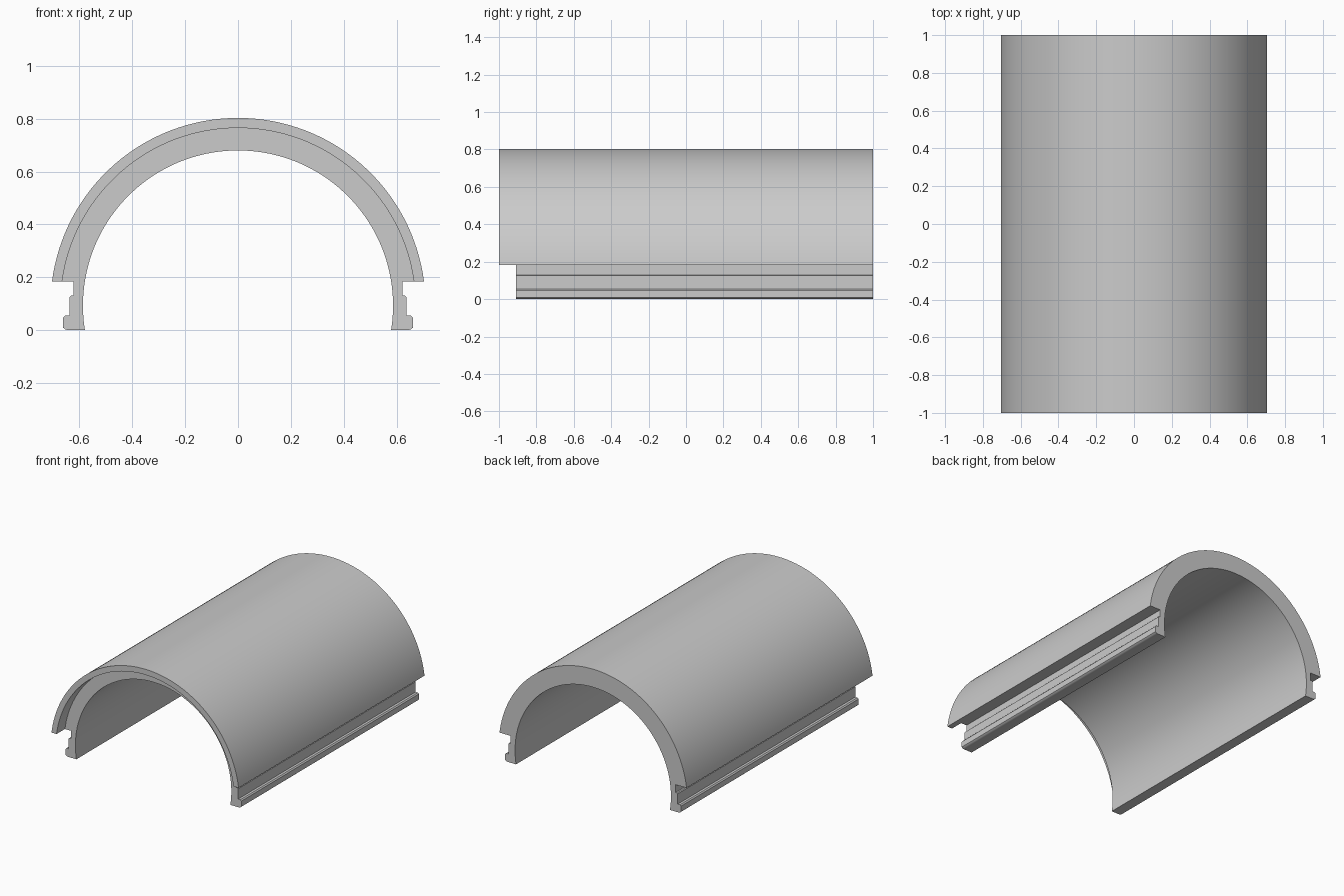
import bpy, bmesh, math
from mathutils import Vector

cube = bpy.data.objects.get("Cube")
if cube:
    bpy.data.objects.remove(cube)

CENTRE_Z = 0.093
EAVE_Z = 0.183
SEGMENTS = 64
BACK, BODY_FRONT, LIP_FRONT = 1.0, -0.91, -1.0


def arc(radius, end_z):
    """Points on an arch from the +x foot over the top to the -x foot."""
    start = math.asin((end_z - CENTRE_Z) / radius)
    step = (math.pi - 2 * start) / SEGMENTS
    return [(radius * math.cos(start + i * step),
             CENTRE_Z + radius * math.sin(start + i * step))
            for i in range(SEGMENTS + 1)]


# Stepped rail below the eave, from the eave down to the foot
rail = [(0.622, EAVE_Z), (0.622, 0.13), (0.633, 0.13), (0.638, 0.125),
        (0.638, 0.055), (0.655, 0.055), (0.662, 0.047), (0.662, 0.009),
        (0.655, 0.003), (0.645, 0)]

bm = bmesh.new()


def verts(points):
    return [bm.verts.new((x, BACK, z)) for x, z in points]


# Cross-section: overlapping outer shell and inner core share the middle arch
outer = verts(arc(0.71, EAVE_Z))
middle = verts(arc(0.672, EAVE_Z))
inner = verts(arc(0.587, 0))
right_rail = verts(rail)
left_rail = verts([(-x, z) for x, z in rail])
shell = bm.faces.new(outer + middle[::-1])
core = bm.faces.new(middle + left_rail + inner[::-1] + right_rail[::-1])


def extrude(faces, distance, keep):
    made = bmesh.ops.extrude_face_region(bm, geom=faces, use_keep_orig=keep)["geom"]
    moved = [g for g in made if isinstance(g, bmesh.types.BMVert)]
    bmesh.ops.translate(bm, verts=moved, vec=Vector((0, distance, 0)))
    return [g for g in made if isinstance(g, bmesh.types.BMFace)]


# Full section along the body, then the shell alone forms the front lip
caps = extrude([shell, core], BODY_FRONT - BACK, True)
front_shell = min(caps, key=lambda f: f.calc_area())
extrude([front_shell], LIP_FRONT - BODY_FRONT, False)
bmesh.ops.delete(bm, geom=[e for e in bm.edges if not e.link_faces], context='EDGES')

# Remove the inner wall left between shell and core, and merge the back end
walls = [f for f in bm.faces
         if any(v in middle for v in f.verts) and abs(f.normal.y) < 0.5
         and sum(v in middle for v in f.verts) == 2]
bmesh.ops.delete(bm, geom=walls, context='FACES')
bmesh.ops.dissolve_faces(bm, faces=[shell, core])
bmesh.ops.recalc_face_normals(bm, faces=bm.faces[:])

mesh = bpy.data.meshes.new("arched_cover")
bm.to_mesh(mesh)
bm.free()
cover = bpy.data.objects.new("arched_cover", mesh)
bpy.context.collection.objects.link(cover)

# Plain grey finish
grey = bpy.data.materials.new("plain_grey")
grey.use_nodes = True
colour = (0.6, 0.6, 0.6, 1)
grey.diffuse_color = colour
grey.node_tree.nodes["Principled BSDF"].inputs["Base Color"].default_value = colour
mesh.materials.append(grey)

bpy.context.view_layer.objects.active = cover
cover.select_set(True)
bpy.ops.object.shade_smooth_by_angle(angle=math.radians(30))
